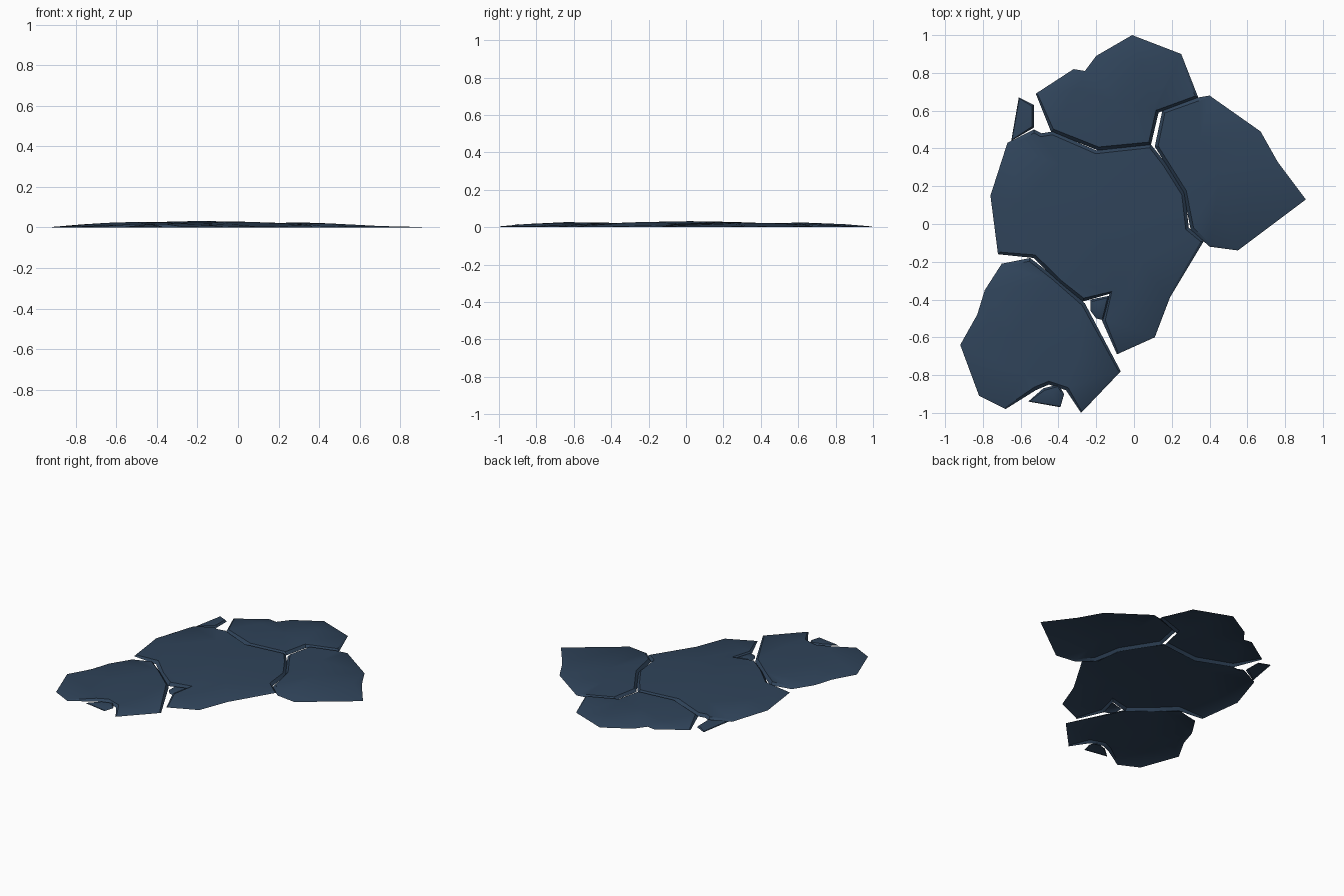
import bpy, bmesh
from mathutils import Vector
from mathutils.geometry import delaunay_2d_cdt

stone = bpy.data.materials.new("slate blue stone")
stone.diffuse_color = (0.029, 0.057, 0.102, 1)


def slab(name, outline, creases=(), inset=0.018):
    """Cracked plate: outline (x, y, rim height), chamfered rim, crease lines on top."""
    area = sum(a[0] * b[1] - b[0] * a[1] for a, b in zip(outline, outline[1:] + outline[:1]))
    if area < 0:
        outline = outline[::-1]
    n = len(outline)
    rim = []
    for i, (x, y, z) in enumerate(outline):
        p = Vector((x, y))
        d1 = (p - Vector(outline[i - 1][:2])).normalized()
        d2 = (Vector(outline[(i + 1) % n][:2]) - p).normalized()
        t = (d1 + d2).normalized()
        q = p + Vector((-t.y, t.x)) * inset * min(1, z / 0.012 + 0.2)
        rim.append((q.x, q.y, z))
    # top surface: rim plus creases, triangulated
    pts = list(rim)
    edges = [(i, (i + 1) % n) for i in range(n)]
    for line in creases:
        s = len(pts)
        pts += line
        edges += [(s + i, s + i + 1) for i in range(len(line) - 1)]
    co, _, faces, orig, _, _ = delaunay_2d_cdt(
        [Vector(p[:2]) for p in pts], edges, [list(range(n))], 1, 1e-6)
    bm = bmesh.new()
    top, lookup = [], {}
    for v, o in zip(co, orig):
        z = pts[o[0]][2] if o else 0.02
        top.append(bm.verts.new((v.x, v.y, z)))
        for k in o:
            lookup[k] = top[-1]
    for f in faces:
        bm.faces.new([top[i] for i in f])
    # chamfered sides down to the ground
    base = [bm.verts.new((x, y, 0)) for x, y, z in outline]
    for i in range(n):
        j = (i + 1) % n
        bm.faces.new((base[i], base[j], lookup[j], lookup[i]))
    for f in bm.faces:
        f.normal_update()
        if f.normal.z < 0:
            f.normal_flip()
    me = bpy.data.meshes.new(name)
    bm.to_mesh(me)
    bm.free()
    me.materials.append(stone)
    ob = bpy.data.objects.new(name, me)
    bpy.context.collection.objects.link(ob)
    bpy.ops.object.select_all(action='DESELECT')
    ob.select_set(True)
    bpy.context.view_layer.objects.active = ob
    bpy.ops.object.shade_smooth_by_angle(angle=0.5)


# large plates: seam rims stand high, outer rims taper to the ground
slab("centre_slab",
     [(-.67, .43, .01), (-.53, .50, .018), (-.49, .48, .02), (-.43, .49, .02), (-.20, .39, .02),
      (.09, .42, .02), (.17, .32, .02), (.27, .16, .02), (.29, -.02, .02), (.37, -.09, .012),
      (.19, -.39, .005), (.11, -.60, .004), (-.09, -.69, .006), (-.17, -.51, .014),
      (-.13, -.37, .02), (-.27, -.41, .022), (-.40, -.31, .022), (-.53, -.18, .022),
      (-.72, -.16, .008), (-.76, .15, .005)],
     [[(-.39, .31, .026), (-.24, .16, .03)],
      [(-.19, .02, .032), (.04, -.20, .028), (-.09, -.33, .025)],
      [(-.05, -.40, .018)], [(-.6, .1, .022)]])

slab("back_slab",
     [(-.52, .69, .005), (-.32, .82, .006), (-.26, .81, .008), (-.20, .89, .006), (-.01, 1.0, .004),
      (.25, .90, .005), (.34, .67, .014), (.13, .59, .02), (.09, .42, .02), (-.19, .39, .02),
      (-.44, .49, .018)],
     [[(-.31, .71, .017), (-.1, .65, .024), (.1, .61, .025)], [(.04, .85, .016)]])

slab("right_slab",
     [(.34, .67, .012), (.40, .68, .006), (.67, .49, .004), (.76, .33, .004), (.91, .13, .002),
      (.55, -.14, .004), (.40, -.12, .008), (.30, -.03, .02), (.26, .17, .02), (.11, .41, .02),
      (.15, .60, .018)],
     [[(.30, .20, .025), (.45, .25, .02), (.70, .32, .007)], [(.35, .45, .022)]])

slab("front_slab",
     [(-.70, -.21, .008), (-.55, -.18, .02), (-.42, -.28, .022), (-.26, -.42, .02),
      (-.07, -.78, .006), (-.28, -1.0, .005), (-.36, -.88, .016), (-.45, -.85, .018),
      (-.52, -.88, .016), (-.68, -.98, .005), (-.82, -.91, .004), (-.92, -.64, .003),
      (-.83, -.48, .005), (-.79, -.35, .005)],
     [[(-.77, -.52, .015), (-.64, -.58, .023), (-.51, -.64, .027)], [(-.58, -.8, .014)],
      [(-.3, -.7, .022)]])

# small broken shards
slab("back_shard", [(-.61, .67, .004), (-.53, .63, .012), (-.53, .51, .014), (-.65, .44, .006)],
     [[(-.57, .55, .014)]], 0.012)
slab("middle_shard", [(-.23, -.40, .01), (-.13, -.38, .012), (-.16, -.51, .008), (-.20, -.50, .006),
                      (-.23, -.46, .008)], [[(-.18, -.43, .016)]], 0.015)
slab("front_shard", [(-.56, -.94, .004), (-.48, -.87, .012), (-.40, -.85, .012), (-.37, -.90, .006),
                     (-.39, -.97, .003)], [[(-.43, -.90, .016)]], 0.012)
